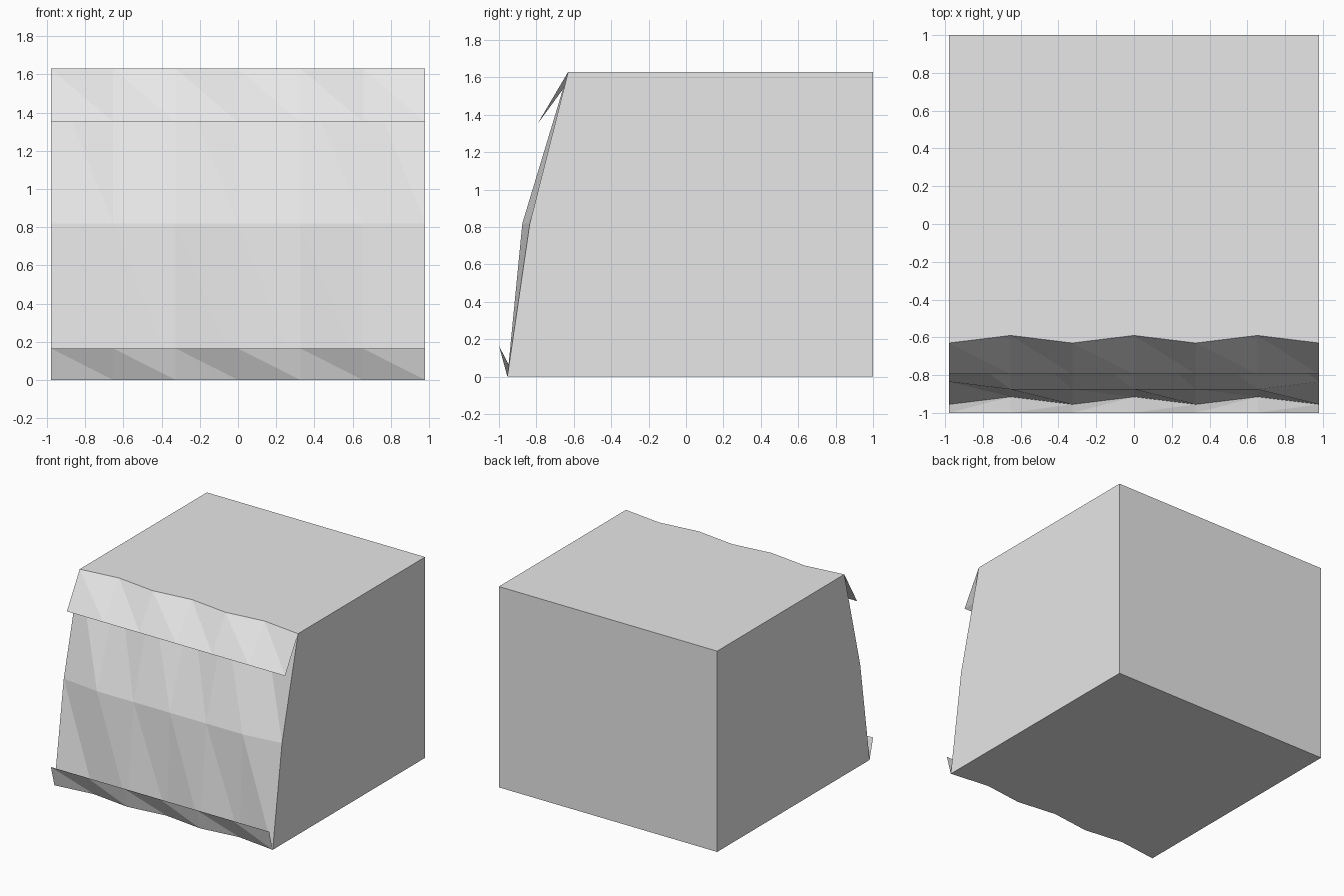
import bpy, bmesh

cube = bpy.data.objects.get("Cube")
if cube:
    bpy.data.objects.remove(cube)

HALF, HEIGHT, BACK, MID = 0.98, 1.63, 1.0, 0.82
COLS = 6
xs = [-HALF + 2 * HALF * i / COLS for i in range(COLS + 1)]

grey = bpy.data.materials.new("plain grey")
grey.use_nodes = True
grey.diffuse_color = (0.8, 0.8, 0.8, 1)
grey.node_tree.nodes["Principled BSDF"].inputs["Base Color"].default_value = (0.8, 0.8, 0.8, 1)


def wave(y):
    """Row of depths that alternates forward and back."""
    return [y + 0.04 * (i % 2) for i in range(COLS + 1)]


def row(bm, depths, z):
    return [bm.verts.new((x, y, z)) for x, y in zip(xs, depths)]


def strip(bm, low, high):
    """Triangulated band between two rows, facing the front."""
    for i in range(COLS):
        bm.faces.new((low[i], low[i + 1], high[i]))
        bm.faces.new((low[i + 1], high[i + 1], high[i]))


def finish(bm, name):
    mesh = bpy.data.meshes.new(name)
    bm.to_mesh(mesh)
    bm.free()
    mesh.materials.append(grey)
    obj = bpy.data.objects.new(name, mesh)
    bpy.context.collection.objects.link(obj)


# Boxy body with a rippled, leaning front
bm = bmesh.new()
bottom = row(bm, wave(-0.955), 0)
middle = row(bm, [-0.835] + [-0.875] * (COLS - 1) + [-0.835], MID)
top = row(bm, wave(-0.63), HEIGHT)
strip(bm, bottom, middle)
strip(bm, middle, top)
bl, br, tl, tr = [bm.verts.new((x, BACK, z)) for z in (0, HEIGHT) for x in (-HALF, HALF)]
bm.faces.new((br, bl, tl, tr))
bm.faces.new(top + [tr, tl])
bm.faces.new(bottom[::-1] + [bl, br])
bm.faces.new((bottom[-1], br, tr, top[-1], middle[-1]))
bm.faces.new((bl, bottom[0], middle[0], top[0], tl))
finish(bm, "body")

# Overhanging flap along the top edge
bm = bmesh.new()
strip(bm, row(bm, [-0.795] * (COLS + 1), 1.35), row(bm, wave(-0.63), HEIGHT))
finish(bm, "top_flap")

# Upturned lip along the bottom edge
bm = bmesh.new()
strip(bm, row(bm, wave(-0.955), 0), row(bm, [-1.0] * (COLS + 1), 0.165))
finish(bm, "bottom_lip")
